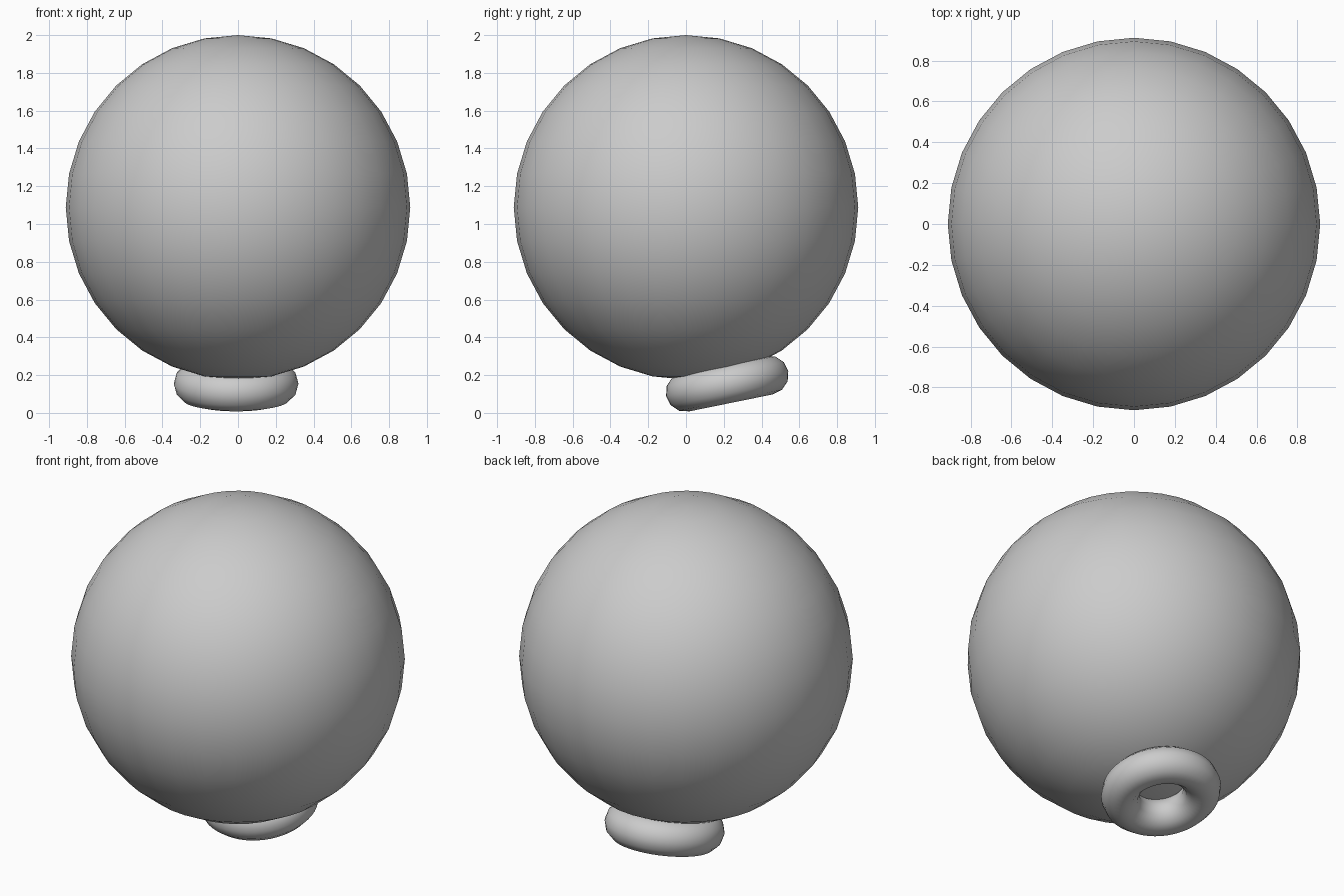
import bpy
import math

cube = bpy.data.objects.get("Cube")
if cube:
    bpy.data.objects.remove(cube, do_unlink=True)

# One plain grey for both parts
GREY = (0.6, 0.6, 0.6, 1.0)
grey = bpy.data.materials.new("plain_grey")
grey.use_nodes = True
grey.diffuse_color = GREY
for node in grey.node_tree.nodes:
    if node.type == 'BSDF_PRINCIPLED':
        node.inputs["Base Color"].default_value = GREY


def finish(name):
    """Name, colour and smooth the newly added part."""
    part = bpy.context.object
    part.name = name
    part.data.name = name
    part.data.materials.append(grey)
    bpy.ops.object.shade_smooth()
    return part


# Large round body
bpy.ops.mesh.primitive_uv_sphere_add(
    segments=32, ring_count=16, radius=0.912, location=(0, 0, 1.088))
finish("balloon_body")

# Ring pressed against the underside, tilted to follow the body
bpy.ops.mesh.primitive_torus_add(
    major_segments=48, minor_segments=12,
    major_radius=0.226, minor_radius=0.104,
    location=(-0.01, 0.218, 0.155),
    rotation=(math.radians(11.5), 0, 0))
finish("neck_ring")
